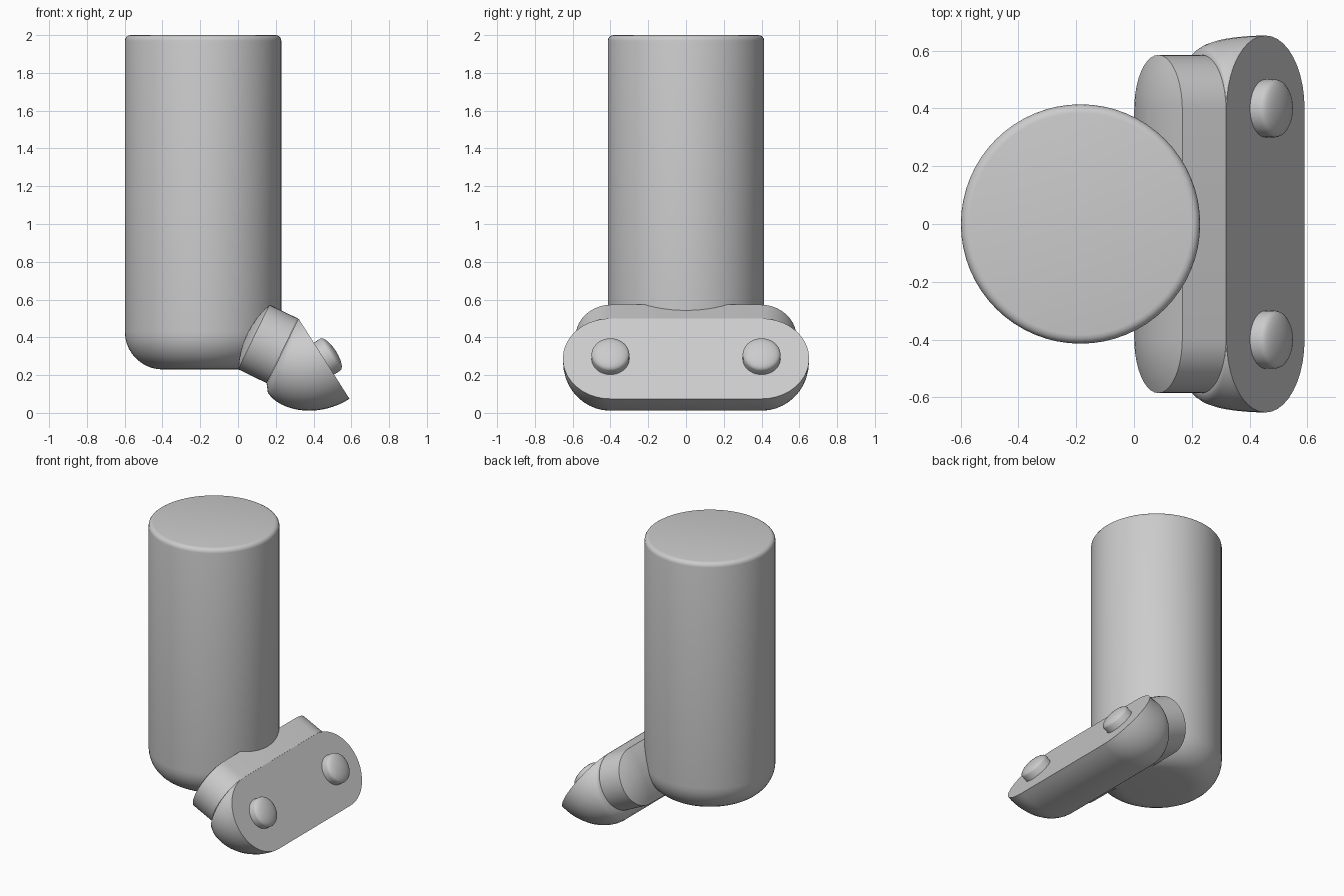
import bpy, bmesh
from math import sin, cos, pi, radians
from mathutils import Vector

if "Cube" in bpy.data.objects:
    bpy.data.objects.remove(bpy.data.objects["Cube"])


def finish(name, bm, angle=30):
    bmesh.ops.remove_doubles(bm, verts=bm.verts, dist=1e-5)
    bmesh.ops.recalc_face_normals(bm, faces=bm.faces)
    me = bpy.data.meshes.new(name)
    bm.to_mesh(me)
    bm.free()
    ob = bpy.data.objects.new(name, me)
    bpy.context.collection.objects.link(ob)
    bpy.ops.object.select_all(action='DESELECT')
    ob.select_set(True)
    bpy.context.view_layer.objects.active = ob
    bpy.ops.object.shade_smooth_by_angle(angle=radians(angle))
    return ob


def stadium(centre, tilt, r, half, n=20):
    """Pill outline, long in y, whose normal is tilted by `tilt` in the xz plane."""
    up = Vector((-sin(tilt), 0, cos(tilt)))
    side = Vector((0, 1, 0))
    pts = []
    for sign in (1, -1):
        for i in range(n + 1):
            a = -pi / 2 + pi * i / n
            pts.append(centre + side * sign * (half + r * cos(a)) + up * sign * r * sin(a))
    return pts


def circle(centre, tilt, r, n=40):
    return stadium(centre, tilt, r, 0, n // 2)


def loft(name, rings, angle=30):
    bm = bmesh.new()
    loops = [[bm.verts.new(p) for p in ring] for ring in rings]
    for a, b in zip(loops, loops[1:]):
        for i in range(len(a)):
            j = (i + 1) % len(a)
            bm.faces.new((a[i], a[j], b[j], b[i]))
    bm.faces.new(loops[0])
    bm.faces.new(loops[-1])
    return finish(name, bm, angle)


# Upright body: cylinder with a big bottom fillet and a small top fillet
R, low, small = 0.414, 0.2, 0.03
profile = [(R - low + low * sin(a), 0.23 + low - low * cos(a))
           for a in [pi / 2 * i / 10 for i in range(11)]]
profile += [(R - small + small * cos(a), 2 - small + small * sin(a))
            for a in [pi / 2 * i / 4 for i in range(5)]]
loft("body", [[Vector((-0.185 + r * cos(2 * pi * k / 64), r * sin(2 * pi * k / 64), z))
               for k in range(64)] for r, z in profile])

# Neck: pill-shaped extrusion with a shallow domed rear end
neck_tilt = radians(-26)
axis = Vector((cos(neck_tilt), 0, sin(neck_tilt)))
rear, r_neck = Vector((0.084, 0, 0.402)), 0.19
rings = [stadium(rear - axis * 0.04 * (1 - f * f), neck_tilt, r_neck * f, 0.395)
         for f in (0.1, 0.3, 0.5, 0.7, 0.85, 1)]
rings.append(stadium(rear + axis * 0.168, neck_tilt, r_neck, 0.395))
loft("neck", rings, 20)

# Foot: pill swung round the hinge line while it swells, ending in a flat face
face_tilt = radians(32.4)
hinge = Vector((0.32, 0, 0.5))
rings = []
for i in range(17):
    t = i / 16
    tilt = neck_tilt + (face_tilt - neck_tilt) * t
    grow = (1 - (1 - t) ** 2) ** 0.5 if t < 1 else 1
    r = 0.192 + (0.252 - 0.192) * grow
    down = Vector((sin(tilt), 0, -cos(tilt)))
    rings.append(stadium(hinge + down * r, tilt, r, 0.395 + 0.005 * grow))
loft("foot", rings, 35)

# Two domed buttons on the flat face
normal = Vector((cos(face_tilt), 0, sin(face_tilt)))
for name, y in (("button_front", -0.4), ("button_back", 0.4)):
    c = Vector((0.455, y, 0.287))
    rings = [circle(c - normal * 0.02, face_tilt, 0.1)]
    rings += [circle(c + normal * (0.04 + 0.035 * sin(a)), face_tilt, 0.1 * cos(a))
              for a in [radians(d) for d in (0, 15, 30, 45, 60, 75, 86)]]
    loft(name, rings, 40)
